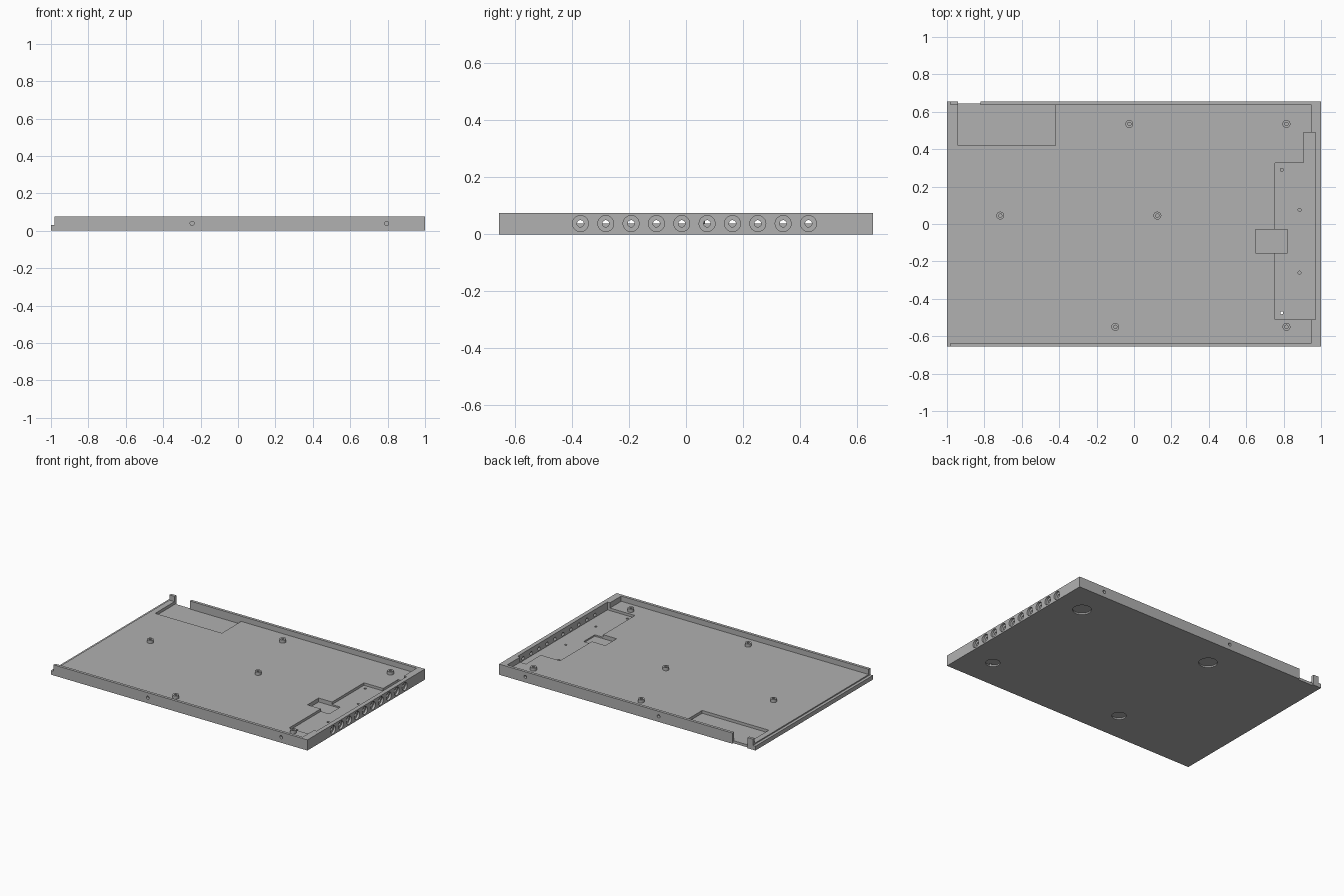
import bpy

cube = bpy.data.objects.get("Cube")
if cube:
    bpy.data.objects.remove(cube, do_unlink=True)

grey = bpy.data.materials.new("plain grey")
grey.use_nodes = True
colour = (0.44, 0.44, 0.44, 1)
grey.diffuse_color = colour
grey.node_tree.nodes["Principled BSDF"].inputs["Base Color"].default_value = colour


def box(name, x, y, z):
    """Box from (low, high) pairs."""
    bpy.ops.mesh.primitive_cube_add(size=1, location=[sum(p) / 2 for p in (x, y, z)])
    ob = bpy.context.object
    ob.name = name
    ob.scale = [p[1] - p[0] for p in (x, y, z)]
    bpy.ops.object.transform_apply(location=True, rotation=False, scale=True)
    ob.data.materials.append(grey)
    return ob


def rod(name, centre, radius, depth, axis="z"):
    turn = {"x": (0, 1.570796, 0), "y": (1.570796, 0, 0), "z": (0, 0, 0)}[axis]
    bpy.ops.mesh.primitive_cylinder_add(vertices=32, radius=radius, depth=depth,
                                        location=centre, rotation=turn)
    ob = bpy.context.object
    ob.name = name
    ob.data.materials.append(grey)
    return ob


def cut(target, cutter):
    mod = target.modifiers.new("cut", "BOOLEAN")
    mod.operation = "DIFFERENCE"
    mod.solver = "EXACT"
    mod.object = cutter
    bpy.context.view_layer.objects.active = target
    bpy.ops.object.modifier_apply(modifier=mod.name)
    bpy.data.objects.remove(cutter, do_unlink=True)


FLOOR, TOP, HIGH = 0.038, 0.075, 0.2

# Tray with rails on three sides and a stepped open end
tray = box("tray", (-1, 1), (-0.655, 0.655), (0, TOP))
cut(tray, box("interior", (-1.1, 0.95), (-0.635, 0.635), (FLOOR, HIGH)))
cut(tray, box("end_step", (-1.1, -0.98), (-0.8, 0.8), (0.03, HIGH)))

# Corner pocket and the gap in the back rail
cut(tray, box("corner_pocket", (-0.94, -0.42), (0.42, 0.635), (0.018, HIGH - 0.15)))
cut(tray, box("rail_gap", (-0.94, -0.82), (0.6, 0.8), (0.018, HIGH)))
cut(tray, box("gap_face", (-0.94, -0.82), (0.645, 0.8), (-0.1, HIGH)))

# Stepped recess along the socket side
cut(tray, box("socket_recess", (0.755, 0.97), (-0.51, 0.325), (0.02, HIGH)))
cut(tray, box("recess_arm", (0.905, 0.97), (0.3, 0.49), (0.02, HIGH)))
cut(tray, box("deep_pocket", (0.65, 0.82), (-0.155, -0.03), (0.01, HIGH)))
for x, y in ((0.79, 0.29), (0.885, 0.075), (0.885, -0.26), (0.79, -0.475)):
    cut(tray, rod("pin_hole", (x, y, 0.02), 0.008, 0.02))
cut(tray, rod("through_hole", (0.79, -0.475, 0), 0.008, 0.2))

# Row of counterbored socket holes
for i in range(10):
    y = -0.37 + i * 0.0888
    cut(tray, rod("counterbore", (1.0, y, 0.0375), 0.028, 0.03, "x"))
    cut(tray, rod("socket_hole", (0.98, y, 0.0375), 0.012, 0.08, "x"))

# Screw holes in the long sides
for x in (-0.245, 0.795):
    for side in (-1, 1):
        cut(tray, rod("side_hole", (x, side * 0.655, 0.039), 0.011, 0.038, "y"))

# Round foot recesses underneath
for x in (-0.245, 0.8):
    for y, radius in ((0.44, 0.06), (-0.44, 0.046)):
        cut(tray, rod("foot_recess", (x, y, 0), radius, 0.02))

# Hollow screw bosses on the floor
for x, y in ((-0.025, 0.535), (0.815, 0.535), (-0.715, 0.045),
             (0.125, 0.045), (-0.1, -0.55), (0.815, -0.55)):
    boss = rod("screw_boss", (x, y, 0.046), 0.021, 0.028)
    cut(boss, rod("boss_bore", (x, y, 0.06), 0.009, 0.04))
    boss.select_set(True)

# Smooth the round walls, keep the edges sharp
for ob in (o for o in bpy.data.objects if o.type == "MESH"):
    bpy.ops.object.select_all(action="DESELECT")
    ob.select_set(True)
    bpy.context.view_layer.objects.active = ob
    bpy.ops.object.shade_smooth_by_angle(angle=0.5)
